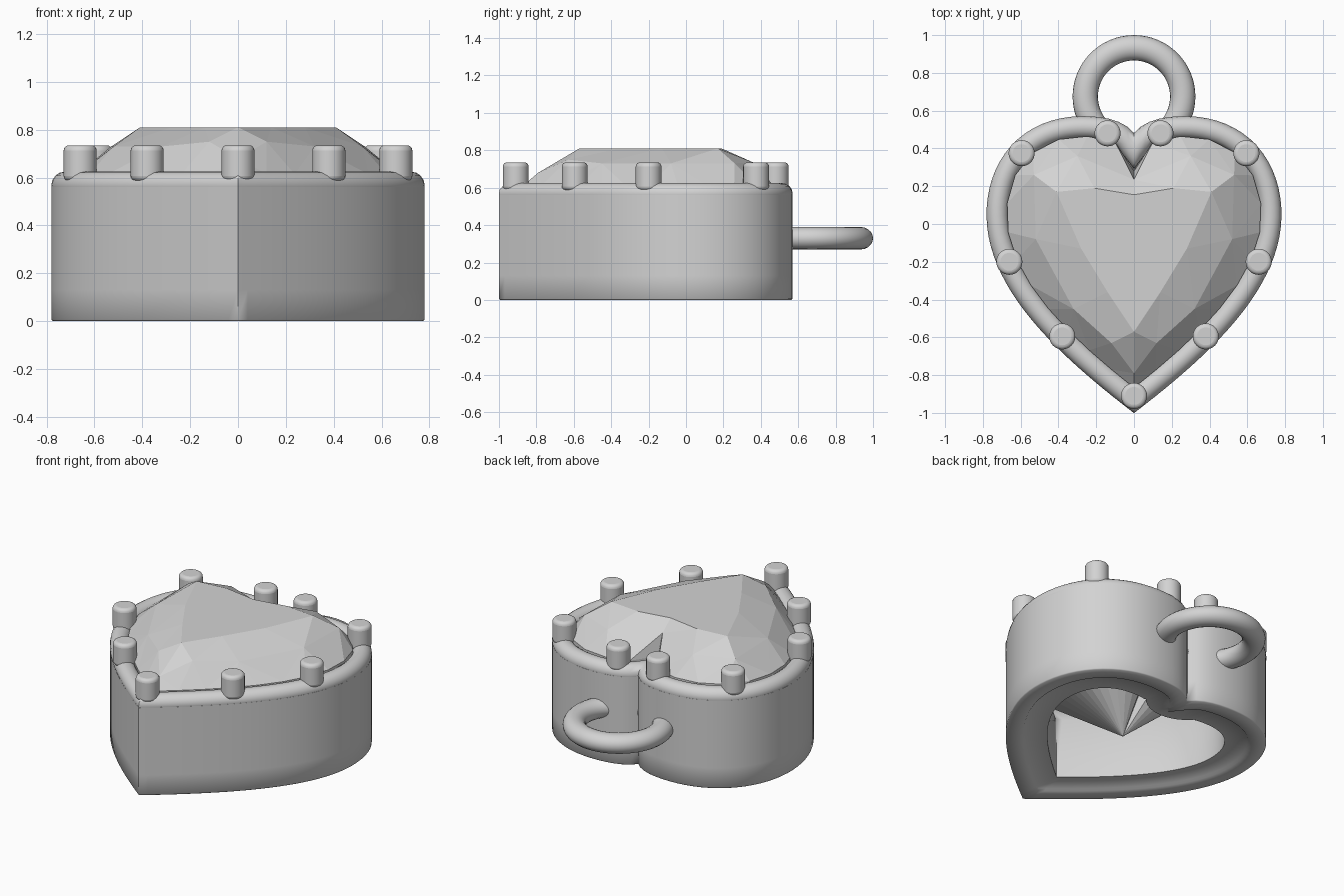
import bpy, bmesh, math
from mathutils import Vector

if "Cube" in bpy.data.objects:
    bpy.data.objects.remove(bpy.data.objects["Cube"])

grey = bpy.data.materials.new("silver_grey")
grey.diffuse_color = (0.65, 0.65, 0.65, 1)
grey.use_nodes = True
grey.node_tree.nodes["Principled BSDF"].inputs["Base Color"].default_value = grey.diffuse_color


def finish(ob, angle=None):
    ob.data.materials.append(grey)
    if angle:
        bpy.ops.object.select_all(action='DESELECT')
        ob.select_set(True)
        bpy.context.view_layer.objects.active = ob
        bpy.ops.object.shade_smooth_by_angle(angle=math.radians(angle))
    return ob


def from_bmesh(name, bm, angle=None):
    bmesh.ops.recalc_face_normals(bm, faces=bm.faces)
    me = bpy.data.meshes.new(name)
    bm.to_mesh(me)
    bm.free()
    ob = bpy.data.objects.new(name, me)
    bpy.context.collection.objects.link(ob)
    return finish(ob, angle)


# Right half of the heart outline, from cleft to tip
SEGS = [((0, .48), (.055, .55), (.16, .57), (.27, .57)),
        ((.27, .57), (.585, .57), (.78, .345), (.78, .05)),
        ((.78, .05), (.78, -.35), (.39, -.70), (0, -1))]


def bezier(seg, t):
    a, b, c, d = (Vector(p) for p in seg)
    u = 1 - t
    p = a*u**3 + b*3*u*u*t + c*3*u*t*t + d*t**3
    tan = (b-a)*u*u + (c-b)*2*u*t + (d-c)*t*t
    return p, tan.normalized()


def half_heart(inset, count=48):
    """Outline moved inwards and evenly resampled; deep insets round the cleft."""
    raw = [bezier(s, i/40) for s in SEGS for i in range(41)]
    pts = [(p + Vector((t.y, -t.x))*inset, t) for p, t in raw]
    pts = [(p, t) for p, t in pts if p.x > 1e-4]
    (p0, t0), (p1, t1) = pts[0], pts[-1]
    if inset > .15:
        n = raw[0][1]
        end = math.atan2(n.y, n.x)          # angle of first normal from straight down
        start = [raw[0][0] + Vector((math.sin(end*i/8), -math.cos(end*i/8)))*inset
                 for i in range(8)]
    else:
        start = [p0 - t0*(p0.x/t0.x)]
    line = start + [p for p, _ in pts] + [p1 - t1*(p1.x/t1.x)]
    lens = [0]
    for a, b in zip(line, line[1:]):
        lens.append(lens[-1] + (b-a).length)
    out, k = [], 0
    for i in range(count + 1):
        s = lens[-1]*i/count
        while k < len(line) - 2 and lens[k+1] < s:
            k += 1
        f = (s - lens[k]) / max(lens[k+1] - lens[k], 1e-9)
        out.append(line[k].lerp(line[k+1], min(f, 1)))
    out[0].x = out[-1].x = 0
    return out


def heart_loft(name, profile, angle):
    """Sweep a closed (inset, z) profile around the heart."""
    bm = bmesh.new()
    rings = []
    for inset, z in profile:
        h = half_heart(inset)
        full = h + [Vector((-p.x, p.y)) for p in h[-2:0:-1]]
        rings.append([bm.verts.new((p.x, p.y, z)) for p in full])
    n = len(rings[0])
    for a, b in zip(rings, rings[1:] + rings[:1]):
        for i in range(n):
            bm.faces.new((a[i], a[(i+1) % n], b[(i+1) % n], b[i]))
    return from_bmesh(name, bm, angle)


# Setting wall, open through the middle
heart_loft("setting_wall", [(0, .56), (0, .13), (0, .006), (.006, 0), (.1, 0),
                            (.11, .012), (.24, .012), (.235, .4), (.12, .55),
                            (.06, .58)], 60)

# Rounded rim on top of the wall
heart_loft("rim", [(.057 + .058*math.cos(a), .567 + .058*math.sin(a))
                   for a in (math.tau*i/16 for i in range(16))], 60)

# Faceted heart stone: table, crown ring, girdle and pointed underside
table = [(0, .155, .81), (.21, .19, .81), (.41, .17, .81), (.28, -.13, .81),
         (.14, -.36, .81), (0, -.57, .81)]
crown = [(0, .235, .745), (.3, .36, .735), (.53, .26, .73), (.52, -.08, .73),
         (.32, -.45, .73), (.12, -.63, .75), (0, -.79, .68)]
girdle = [(p.x, p.y, .615) for p in half_heart(.105, 14)]
girdle[0] = (0, .28, .615)

bm = bmesh.new()


def strip(a, b):
    """Triangulate between two chains along the shorter diagonal."""
    i = j = 0
    while i < len(a) - 1 or j < len(b) - 1:
        go_a = j == len(b) - 1 or (i < len(a) - 1 and
                                   (a[i+1].co - b[j].co).length < (a[i].co - b[j+1].co).length)
        if go_a:
            bm.faces.new((a[i], a[i+1], b[j]))
            i += 1
        else:
            bm.faces.new((a[i], b[j+1], b[j]))
            j += 1


for side in (1, -1):
    t, c, g, lo = ([bm.verts.new((x*side, y, z)) for x, y, z in chain]
                   for chain in (table, crown, girdle, [(x, y, z - .03) for x, y, z in girdle]))
    apex = bm.verts.new((0, -.1, .02))
    strip(t, c)
    strip(c, g)
    strip(g, lo)
    strip(lo, [apex])
    bm.faces.new(t)
bmesh.ops.remove_doubles(bm, verts=bm.verts, dist=1e-4)
from_bmesh("heart_stone", bm)

# Prongs holding the stone
spots = [(0, -.91), (.38, -.595), (.66, -.2), (.595, .375), (.14, .48)]
for x, y in spots + [(-x, y) for x, y in spots if x]:
    bpy.ops.mesh.primitive_cylinder_add(vertices=32, radius=.069, depth=.15,
                                        location=(x, y, .66))
    prong = bpy.context.object
    prong.name = "prong"
    mod = prong.modifiers.new("rounded_ends", 'BEVEL')
    mod.width, mod.segments, mod.limit_method = .022, 4, 'ANGLE'
    finish(prong, 40)

# Hanging loop at the back, slightly flattened
bpy.ops.mesh.primitive_torus_add(major_radius=.258, minor_radius=.067,
                                 major_segments=64, minor_segments=20,
                                 location=(0, .675, .33))
loop = bpy.context.object
loop.name = "hanging_loop"
loop.scale.z = .9
finish(loop, 60)
